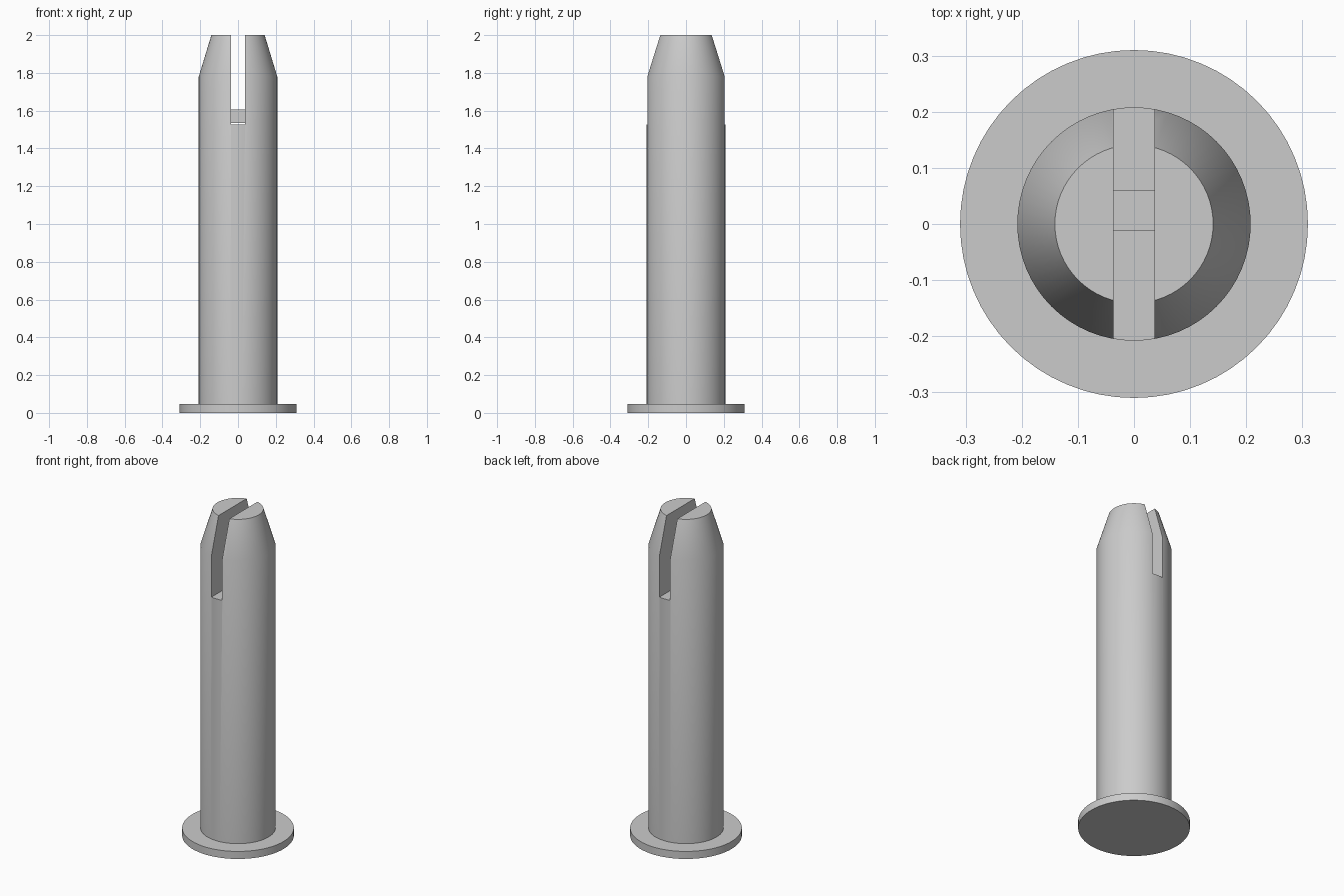
import bpy, bmesh, math

old = bpy.data.objects.get("Cube")
if old:
    bpy.data.objects.remove(old, do_unlink=True)

SEGMENTS = 64
SLOT_WIDTH = 0.073
SLOT_FLOOR = 1.527

grey = bpy.data.materials.new("plain grey")
grey.use_nodes = True
colour = (0.6, 0.6, 0.6, 1)
grey.diffuse_color = colour
grey.node_tree.nodes["Principled BSDF"].inputs["Base Color"].default_value = colour


def make_object(name, bm):
    bmesh.ops.recalc_face_normals(bm, faces=bm.faces)
    mesh = bpy.data.meshes.new(name)
    bm.to_mesh(mesh)
    bm.free()
    mesh.materials.append(grey)
    obj = bpy.data.objects.new(name, mesh)
    bpy.context.collection.objects.link(obj)
    return obj


def turned(name, profile):
    """Solid of revolution from (radius, height) pairs, capped at both ends."""
    bm = bmesh.new()
    rings = []
    for r, z in profile:
        angles = [math.tau * i / SEGMENTS for i in range(SEGMENTS)]
        rings.append([bm.verts.new((r * math.cos(a), r * math.sin(a), z)) for a in angles])
    for low, high in zip(rings, rings[1:]):
        for i in range(SEGMENTS):
            j = (i + 1) % SEGMENTS
            bm.faces.new((low[i], low[j], high[j], high[i]))
    bm.faces.new(rings[0])
    bm.faces.new(rings[-1])
    return make_object(name, bm)


def box(name, size, centre):
    bm = bmesh.new()
    bmesh.ops.create_cube(bm, size=1)
    bmesh.ops.scale(bm, vec=size, verts=bm.verts)
    bmesh.ops.translate(bm, vec=centre, verts=bm.verts)
    return make_object(name, bm)


# Flanged shaft with a tapered tip
pin = turned("pin", [(0.31, 0), (0.31, 0.046), (0.208, 0.046),
                     (0.208, 1.78), (0.141, 2)])

# Slot through the tip, running front to back
slot = box("slot_cutter", (SLOT_WIDTH, 1, 1), (0, 0, SLOT_FLOOR + 0.5))
slot.hide_render = True
cut = pin.modifiers.new("slot", 'BOOLEAN')
cut.operation = 'DIFFERENCE'
cut.solver = 'EXACT'
cut.object = slot
bpy.ops.object.select_all(action='DESELECT')
pin.select_set(True)
bpy.context.view_layer.objects.active = pin
bpy.ops.object.modifier_apply(modifier=cut.name)
bpy.data.objects.remove(slot, do_unlink=True)
bpy.ops.object.shade_smooth_by_angle(angle=math.radians(30))

# Small block bridging the slot just above its floor
box("slot_block", (SLOT_WIDTH, 0.072, 0.07), (0, 0.024, 1.571))
